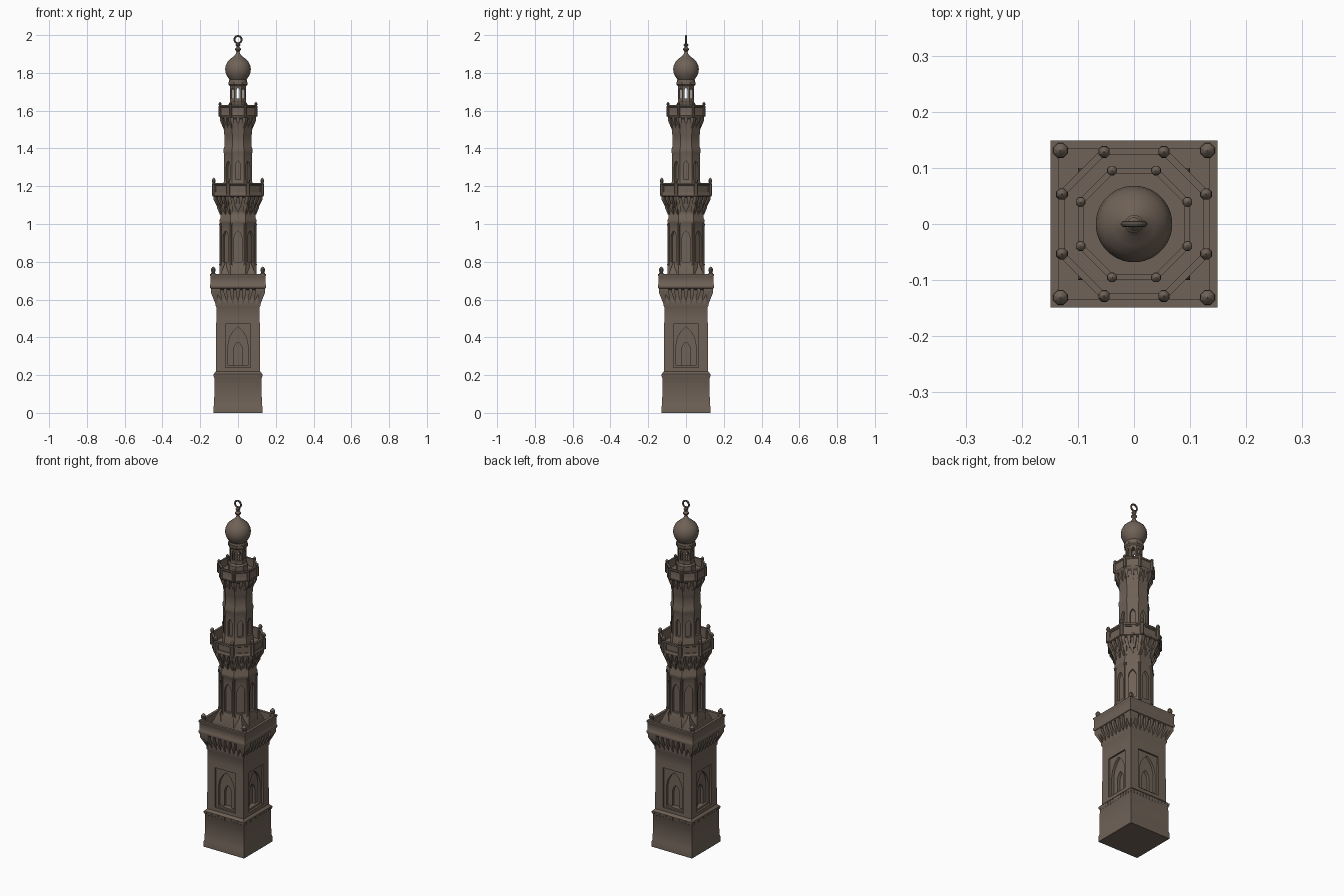
import bpy, bmesh, math
from mathutils import Vector, Matrix

if "Cube" in bpy.data.objects:
    bpy.data.objects.remove(bpy.data.objects["Cube"])

stone = bpy.data.materials.new("brown stone")
stone.diffuse_color = (0.16, 0.122, 0.095, 1)
stone.use_nodes = True
stone.node_tree.nodes["Principled BSDF"].inputs["Base Color"].default_value = stone.diffuse_color


def finish(bm, name):
    bmesh.ops.recalc_face_normals(bm, faces=bm.faces)
    me = bpy.data.meshes.new(name)
    bm.to_mesh(me)
    bm.free()
    me.materials.append(stone)
    me.shade_smooth()
    me.set_sharp_from_angle(angle=math.radians(32))
    ob = bpy.data.objects.new(name, me)
    bpy.context.collection.objects.link(ob)
    return ob


def add_lathe(bm, profile, n, at=(0, 0), loop=False):
    """Turned n-sided form; profile is (apothem, z), flats face the axes."""
    rings = []
    for a, z in profile:
        r = a / math.cos(math.pi / n)
        rings.append([bm.verts.new((at[0] + r * math.cos((i + .5) * math.tau / n),
                                    at[1] + r * math.sin((i + .5) * math.tau / n), z))
                      for i in range(n)])
    pairs = list(zip(rings, rings[1:])) + ([(rings[-1], rings[0])] if loop else [])
    for p, q in pairs:
        for i in range(n):
            j = (i + 1) % n
            bm.faces.new((p[i], p[j], q[j], q[i]))
    if not loop:
        bm.faces.new(rings[0][::-1])
        bm.faces.new(rings[-1])


def lathe(name, profile, n, loop=False):
    bm = bmesh.new()
    add_lathe(bm, profile, n, loop=loop)
    return finish(bm, name)


def on_side(k, n, r, t, z):
    """Point at distance r out from side k, offset t along it."""
    a = k * math.tau / n
    return Vector((r * math.cos(a) - t * math.sin(a), r * math.sin(a) + t * math.cos(a), z))


def carve(ob, n, w, z0, spring, top, r0, r1):
    """Cut a pointed-arch (or square, if spring == top) recess in each side."""
    if spring == top:
        shape = [(-w, z0), (w, z0), (w, top), (-w, top)]
    else:
        h = top - spring
        shape = [(-w, z0), (w, z0), (w, spring), (w * .85, spring + h * .4),
                 (w * .5, spring + h * .75), (0, top), (-w * .5, spring + h * .75),
                 (-w * .85, spring + h * .4), (-w, spring)]
    bm = bmesh.new()
    for k in range(n):
        p = [bm.verts.new(on_side(k, n, r0, t, z)) for t, z in shape]
        q = [bm.verts.new(on_side(k, n, r1, t, z)) for t, z in shape]
        bm.faces.new(p)
        bm.faces.new(q[::-1])
        for i in range(len(p)):
            j = (i + 1) % len(p)
            bm.faces.new((p[i], q[i], q[j], p[j]))
    cutter = finish(bm, "cutter")
    cutter.hide_render = True
    mod = ob.modifiers.new("recess", 'BOOLEAN')
    mod.operation, mod.solver, mod.object = 'DIFFERENCE', 'EXACT', cutter
    dg = bpy.context.evaluated_depsgraph_get()
    me = bpy.data.meshes.new_from_object(ob.evaluated_get(dg))
    ob.modifiers.clear()
    ob.data = me
    bpy.data.objects.remove(cutter)
    me.shade_smooth()
    me.set_sharp_from_angle(angle=math.radians(32))


def corbels(name, n, count, r_in, r_out, z0, z1, w):
    """Rows of hanging wedge brackets under a gallery."""
    bm = bmesh.new()
    for k in range(n):
        half = r_out * math.tan(math.pi / n) - w
        for i in range(count):
            t = (2 * i / (count - 1) - 1) * half
            zm = z1 - (z1 - z0) * .3
            tops = [(r_in - .01, t - w), (r_in - .01, t + w), (r_out, t + w), (r_out, t - w)]
            a = [bm.verts.new(on_side(k, n, r, s, z1)) for r, s in tops]
            b = [bm.verts.new(on_side(k, n, r, s, zm)) for r, s in tops]
            s = t * r_in / r_out
            c = [bm.verts.new(on_side(k, n, r, s + d, z0)) for r, d in
                 ((r_in - .01, -w * .3), (r_in - .01, w * .3), (r_in + .003, w * .3), (r_in + .003, -w * .3))]
            bm.faces.new(a)
            bm.faces.new(c[::-1])
            for p, q in ((a, b), (b, c)):
                for m in range(4):
                    bm.faces.new((p[m], q[m], q[(m + 1) % 4], p[(m + 1) % 4]))
    return finish(bm, name)


def posts(name, n, r, z0, rail, top, w):
    """Knobbed posts at the parapet corners."""
    bm = bmesh.new()
    for k in range(n):
        a = (k + .5) * math.tau / n
        h = top - rail
        add_lathe(bm, [(w, z0), (w, rail + h * .15), (w * .6, rail + h * .3), (w * .95, rail + h * .5),
                       (w * .95, rail + h * .7), (w * .5, rail + h * .9), (.001, top)], 8,
                  (r * math.cos(a), r * math.sin(a)))
    return finish(bm, name)


# Square lower tower with nested arched niches
base = lathe("square_tower", [(.13, 0), (.13, .03), (.126, .045), (.125, .19), (.128, .195), (.128, .207),
                              (.117, .22), (.115, .5), (.115, .56), (.12, .57), (.12, .6), (.118, .61),
                              (.118, .66)], 4)
carve(base, 4, .066, .24, .47, .47, .106, .2)
carve(base, 4, .052, .25, .36, .455, .092, .2)
carve(base, 4, .024, .25, .33, .375, .075, .2)
corbels("base_frieze", 4, 13, .121, .13, .18, .207, .005)

# Square gallery
corbels("square_gallery_brackets", 4, 9, .117, .144, .578, .665, .0095)
lathe("square_gallery", [(.118, .6), (.128, .65), (.147, .66), (.149, .667), (.149, .675), (.146, .68),
                         (.146, .722), (.149, .727), (.149, .736), (.134, .736), (.134, .685), (.05, .685)], 4)
posts("square_gallery_posts", 4, .131 * math.sqrt(2), .67, .73, .775, .013)

# Octagonal middle tower on a pyramidal transition
lathe("tower_transition", [(.1, .68), (.1, .715), (.066, .8)], 4)
mid = lathe("octagonal_tower", [(.098, .68), (.098, .775), (.093, .785), (.093, 1.0), (.097, 1.008),
                                (.097, 1.022), (.093, 1.03), (.093, 1.12)], 8)
carve(mid, 8, .021, .8, .925, .965, .08, .2)
bm = bmesh.new()
for k in range(8):
    a = (k + .5) * math.tau / 8
    add_lathe(bm, [(.009, .78), (.006, .79), (.006, .99), (.009, 1.003)], 10,
              (.1 * math.cos(a), .1 * math.sin(a)))
finish(bm, "tower_colonnettes")

# Octagonal gallery
corbels("octagon_gallery_lower_brackets", 8, 3, .093, .112, 1.05, 1.105, .009)
corbels("octagon_gallery_upper_brackets", 8, 4, .105, .13, 1.085, 1.15, .009)
gal = lathe("octagon_gallery", [(.093, 1.06), (.108, 1.11), (.118, 1.14), (.134, 1.147), (.135, 1.155),
                                (.132, 1.16), (.132, 1.205), (.135, 1.208), (.135, 1.217), (.123, 1.217),
                                (.123, 1.158), (.05, 1.158)], 8)
carve(gal, 8, .036, 1.17, 1.198, 1.198, .1285, .2)
posts("octagon_gallery_posts", 8, .139, 1.15, 1.205, 1.245, .0105)

# Upper tower
upper = lathe("upper_tower", [(.079, 1.15), (.079, 1.215), (.074, 1.225), (.074, 1.37), (.077, 1.38),
                              (.077, 1.395), (.072, 1.41), (.071, 1.47), (.075, 1.48), (.074, 1.55)], 8)
carve(upper, 8, .014, 1.235, 1.305, 1.335, .06, .2)

# Upper gallery
corbels("upper_gallery_brackets", 8, 3, .074, .095, 1.505, 1.565, .008)
lathe("upper_gallery", [(.074, 1.49), (.08, 1.53), (.086, 1.556), (.096, 1.565), (.099, 1.575), (.097, 1.58),
                        (.097, 1.618), (.1, 1.622), (.1, 1.63), (.09, 1.63), (.09, 1.585), (.03, 1.585)], 8)
posts("upper_gallery_posts", 8, .103, 1.57, 1.62, 1.645, .0085)

# Open lantern with arched openings
lantern = lathe("lantern", [(.05, 1.58), (.05, 1.635), (.043, 1.645), (.043, 1.73), (.05, 1.738),
                            (.05, 1.752), (.033, 1.752), (.033, 1.58)], 8, loop=True)
carve(lantern, 8, .009, 1.665, 1.7, 1.722, .028, .08)

# Onion dome, beaded finial and ring
lathe("onion_dome", [(.046, 1.74), (.048, 1.755), (.046, 1.766), (.058, 1.782), (.066, 1.802), (.068, 1.82),
                     (.065, 1.84), (.055, 1.86), (.038, 1.876), (.022, 1.888), (.012, 1.9), (.008, 1.91)], 32)
lathe("finial", [(.009, 1.9), (.007, 1.912), (.016, 1.922), (.016, 1.927), (.006, 1.937), (.012, 1.945),
                 (.012, 1.949), (.005, 1.957), (.004, 1.962)], 16)
bm = bmesh.new()
R, r = .019, .005
grid = [[bm.verts.new(((R + r * math.cos(v)) * math.cos(u), r * math.sin(v),
                       1.976 + (R + r * math.cos(v)) * math.sin(u)))
         for v in (j * math.tau / 8 for j in range(8))] for u in (i * math.tau / 24 for i in range(24))]
for i in range(24):
    for j in range(8):
        p, q = grid[i], grid[(i + 1) % 24]
        bm.faces.new((p[j], q[j], q[(j + 1) % 8], p[(j + 1) % 8]))
finish(bm, "finial_ring")
